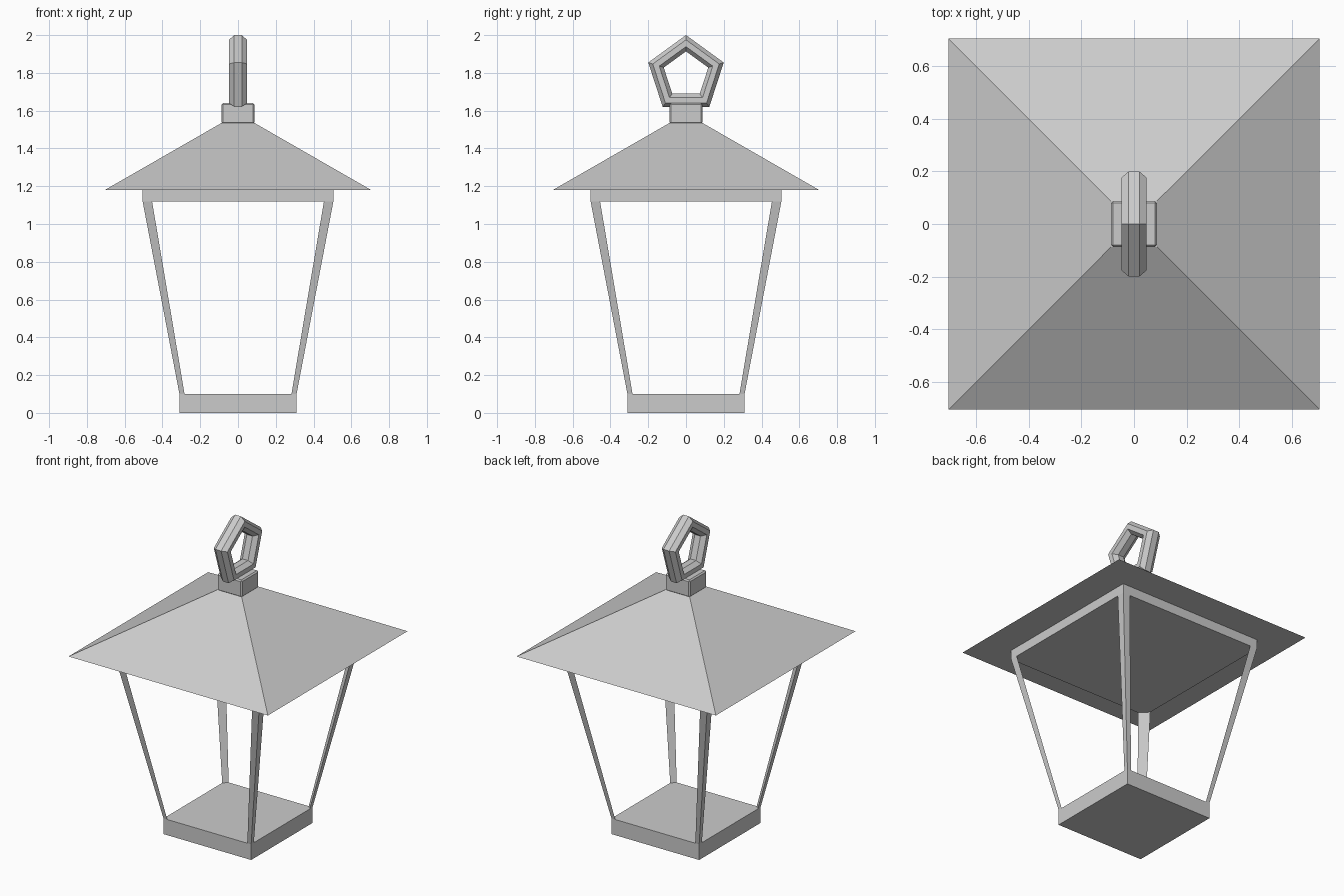
import bpy, bmesh
from math import sin, cos, tau

if "Cube" in bpy.data.objects:
    bpy.data.objects.remove(bpy.data.objects["Cube"])


def make(name, rings, closed=False):
    """Skin a list of equal-length vertex rings; cap the ends unless closed."""
    bm = bmesh.new()
    vs = [[bm.verts.new(p) for p in r] for r in rings]
    n, m = len(rings[0]), len(rings)
    for i in range(m if closed else m - 1):
        a, b = vs[i], vs[(i + 1) % m]
        for j in range(n):
            k = (j + 1) % n
            bm.faces.new((a[j], a[k], b[k], b[j]))
    if not closed:
        bm.faces.new(vs[0][::-1])
        bm.faces.new(vs[-1])
    bmesh.ops.recalc_face_normals(bm, faces=bm.faces)
    me = bpy.data.meshes.new(name)
    bm.to_mesh(me)
    bm.free()
    ob = bpy.data.objects.new(name, me)
    bpy.context.collection.objects.link(ob)
    return ob


def square(h, z):
    return [(-h, -h, z), (h, -h, z), (h, h, z), (-h, h, z)]


# Base tray, top frame slab and pyramid roof
make("base", [square(0.31, 0), square(0.31, 0.10)])
make("top_frame", [square(0.505, 1.12), square(0.505, 1.18)])
make("roof", [square(0.705, 1.18), square(0.087, 1.535)])

# Cap block with softened edges
cap = make("cap_block", [square(0.087, 1.53), square(0.087, 1.64)])
bev = cap.modifiers.new("Bevel", "BEVEL")
bev.width = 0.008
bev.segments = 1

# Four leaning corner posts, triangular in section
for sx in (-1, 1):
    for sy in (-1, 1):
        def section(outer, inner, z):
            return [(sx * outer, sy * outer, z), (sx * inner, sy * outer, z),
                    (sx * outer, sy * inner, z)]
        make("corner_post", [section(0.31, 0.283, 0.10), section(0.505, 0.455, 1.12)])

# Five-sided hanging ring with an eight-sided section
profile = [(0.043, -0.02), (0.043, 0.02), (0.018, 0.048), (-0.018, 0.048),
           (-0.043, 0.02), (-0.043, -0.02), (-0.018, -0.048), (0.018, -0.048)]
rings = []
for i in range(5):
    a = tau * i / 5
    rings.append([(x, (0.167 + r) * sin(a), 1.79 + (0.167 + r) * cos(a))
                  for r, x in profile])
make("hanging_ring", rings, closed=True)
